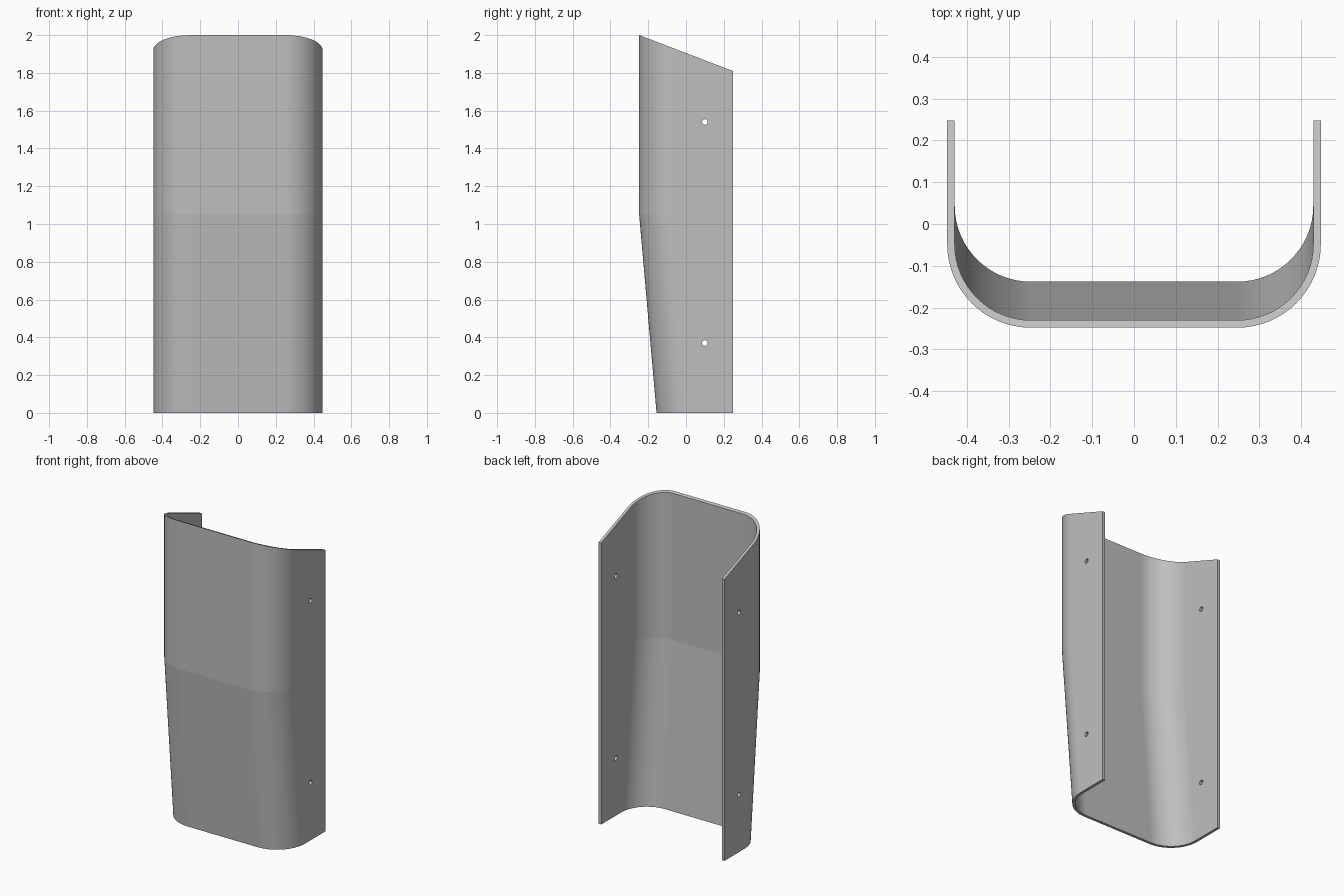
import bpy, bmesh, math

cube = bpy.data.objects.get("Cube")
if cube:
    bpy.data.objects.remove(cube, do_unlink=True)

HALF_W, HALF_D, WALL, RADIUS = 0.447, 0.248, 0.018, 0.2
BEND_Z, BOTTOM_FRONT, ARC_STEPS = 1.05, -0.156, 16


def top_z(y):
    """Height of the slanted top cut."""
    return 2 - 0.19 * (y + HALF_D) / (2 * HALF_D)


def u_path(front_y, inset):
    """U-shaped path running from the right back edge round to the left."""
    r, w = RADIUS - inset, HALF_W - inset
    cx, cy = HALF_W - RADIUS, front_y + RADIUS
    right = [(-w, HALF_D)]
    for i in range(ARC_STEPS + 1):
        a = math.pi / 2 * i / ARC_STEPS
        right.append((-cx - r * math.cos(a), cy - r * math.sin(a)))
    return right + [(-x, y) for x, y in reversed(right)]


def section(front_y, height):
    """Closed wall outline: outer path, then inner path backwards."""
    outline = u_path(front_y, 0) + u_path(front_y, WALL)[::-1]
    return [(x, y, height(y)) for x, y in outline]


# Folded sheet cover: three wall outlines joined by quads
bm = bmesh.new()
rings = [[bm.verts.new(p) for p in s] for s in (
    section(BOTTOM_FRONT, lambda y: 0),
    section(-HALF_D, lambda y: BEND_Z),
    section(-HALF_D, top_z))]
n = len(rings[0])
for low, high in zip(rings, rings[1:]):
    for i in range(n):
        j = (i + 1) % n
        bm.faces.new((low[i], low[j], high[j], high[i]))
# Bottom and top rims
for ring in (rings[0], rings[-1]):
    for i in range(n // 2 - 1):
        bm.faces.new((ring[i], ring[i + 1], ring[n - 2 - i], ring[n - 1 - i]))
bmesh.ops.recalc_face_normals(bm, faces=bm.faces)
mesh = bpy.data.meshes.new("cover")
bm.to_mesh(mesh)
bm.free()
cover = bpy.data.objects.new("cover", mesh)
bpy.context.collection.objects.link(cover)

# Grey sheet material
grey = bpy.data.materials.new("grey sheet")
grey.use_nodes = True
colour = (0.52, 0.52, 0.52, 1)
grey.diffuse_color = colour
grey.node_tree.nodes["Principled BSDF"].inputs["Base Color"].default_value = colour
mesh.materials.append(grey)

# Screw holes through both side walls
for z in (0.37, 1.54):
    bpy.ops.mesh.primitive_cylinder_add(vertices=24, radius=0.015, depth=1.2,
                                        location=(0, 0.1, z),
                                        rotation=(0, math.pi / 2, 0))
    drill = bpy.context.object
    drill.name = "hole_cutter"
    drill.hide_render = True
    drill.data.materials.append(grey)
    cut = cover.modifiers.new("screw_hole", 'BOOLEAN')
    cut.operation, cut.solver, cut.object = 'DIFFERENCE', 'EXACT', drill
    bpy.context.view_layer.objects.active = cover
    bpy.ops.object.modifier_apply(modifier=cut.name)
    bpy.data.objects.remove(drill, do_unlink=True)

# Smooth corners, crisp rims and a crisp fold line
bpy.ops.object.select_all(action='DESELECT')
cover.select_set(True)
bpy.context.view_layer.objects.active = cover
bpy.ops.object.shade_smooth_by_angle(angle=math.radians(30))
for edge in cover.data.edges:
    if all(abs(cover.data.vertices[v].co.z - BEND_Z) < 0.001 for v in edge.vertices):
        edge.use_edge_sharp = True
weighted = cover.modifiers.new("even_shading", 'WEIGHTED_NORMAL')
weighted.keep_sharp = True
